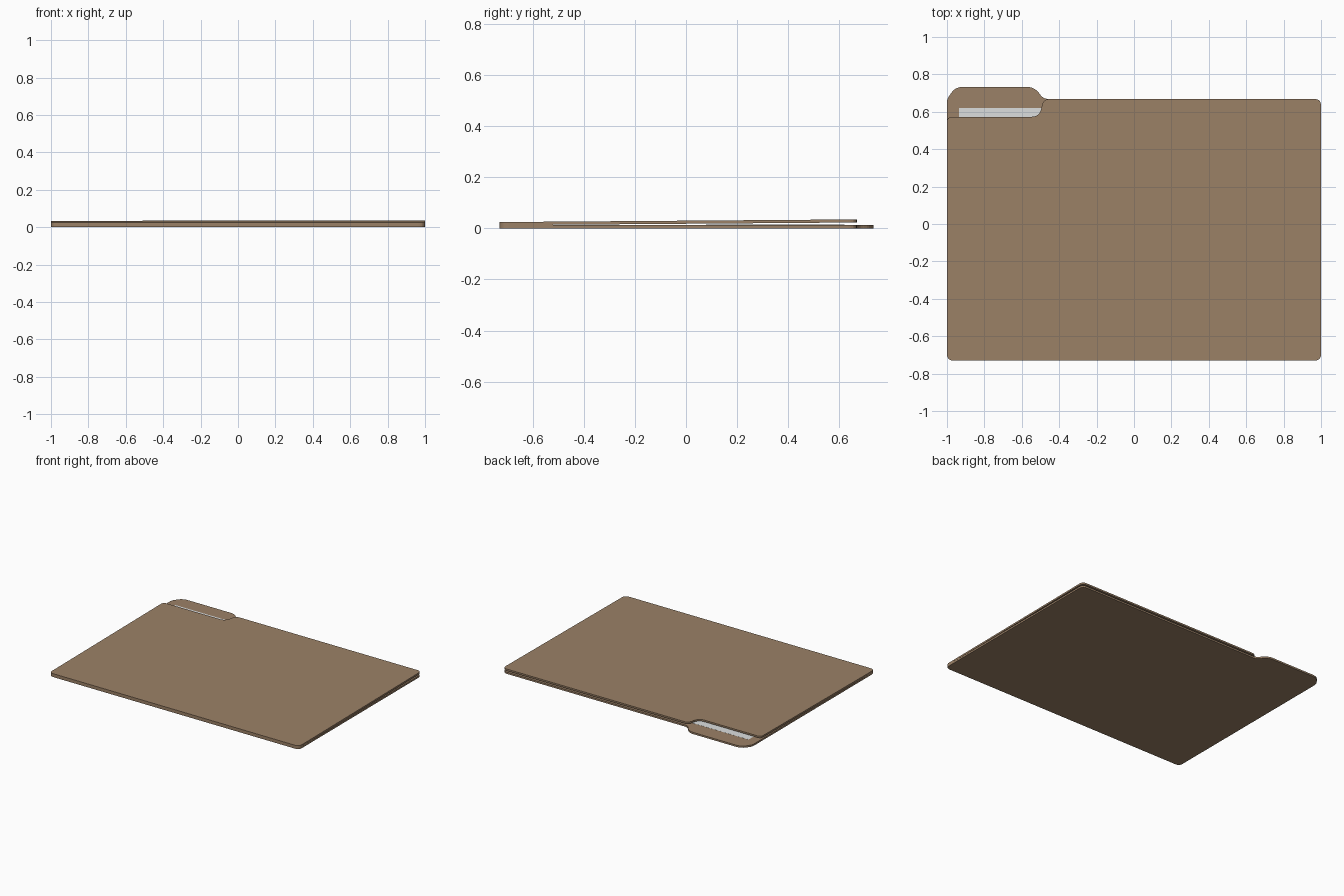
import bpy, bmesh, math

if "Cube" in bpy.data.objects:
    bpy.data.objects.remove(bpy.data.objects["Cube"])

def material(name, rgb):
    m = bpy.data.materials.new(name)
    m.diffuse_color = (*rgb, 1)
    m.use_nodes = True
    m.node_tree.nodes["Principled BSDF"].inputs["Base Color"].default_value = m.diffuse_color
    return m

card = material("brown card", (0.33, 0.22, 0.135))
white = material("paper white", (0.72, 0.74, 0.74))

def round_outline(points, steps=6):
    """Replace each (x, y, radius) corner by a smooth rounded one."""
    out = []
    n = len(points)
    for i, (x, y, r) in enumerate(points):
        if r == 0:
            out.append((x, y))
            continue
        ends = []
        for q in (points[i - 1], points[(i + 1) % n]):
            dx, dy = q[0] - x, q[1] - y
            d = math.hypot(dx, dy)
            ends.append((x + dx / d * r, y + dy / d * r))
        (ax, ay), (bx, by) = ends
        for k in range(steps + 1):
            t = k / steps
            u, v, w = (1 - t) ** 2, 2 * t * (1 - t), t * t
            out.append((u * ax + v * x + w * bx, u * ay + v * y + w * by))
    return out

def sheet(name, points, z, thick, mat, rise=0.0):
    """Extruded outline; rise lifts the sheet towards the back edge."""
    bm = bmesh.new()
    face = bm.faces.new([bm.verts.new((x, y, z)) for x, y in round_outline(points)])
    top = bmesh.ops.extrude_face_region(bm, geom=[face])["geom"]
    for v in (g for g in top if isinstance(g, bmesh.types.BMVert)):
        v.co.z += thick
    for v in bm.verts:
        v.co.z += rise * (v.co.y + 0.73) / 1.4
    bmesh.ops.recalc_face_normals(bm, faces=bm.faces)
    mesh = bpy.data.meshes.new(name)
    bm.to_mesh(mesh)
    bm.free()
    mesh.materials.append(mat)
    ob = bpy.data.objects.new(name, mesh)
    bpy.context.collection.objects.link(ob)
    return ob

R = 0.035
# Shared lower edge and right side
base = [(-1, -0.73, R), (1, -0.73, R), (1, 0.668, R)]

# Back cover with the raised tab
sheet("back_cover", base + [(-0.485, 0.668, 0.03), (-0.53, 0.733, 0.045),
                            (-0.955, 0.733, 0.04), (-1, 0.668, 0.02)],
      0, 0.0125, card)

# Front cover, slightly open, with the tab cut-out
sheet("front_cover", base + [(-0.485, 0.668, 0.035), (-0.505, 0.573, 0.045),
                             (-1, 0.573, 0.028)],
      0.0125, 0.012, card, rise=0.0105)

# Paper sheet held inside
sheet("paper", [(-0.935, -0.6, 0), (0.935, -0.6, 0), (0.935, 0.62, 0), (-0.935, 0.62, 0)],
      0.0126, 0.0006, white, rise=0.0015)
